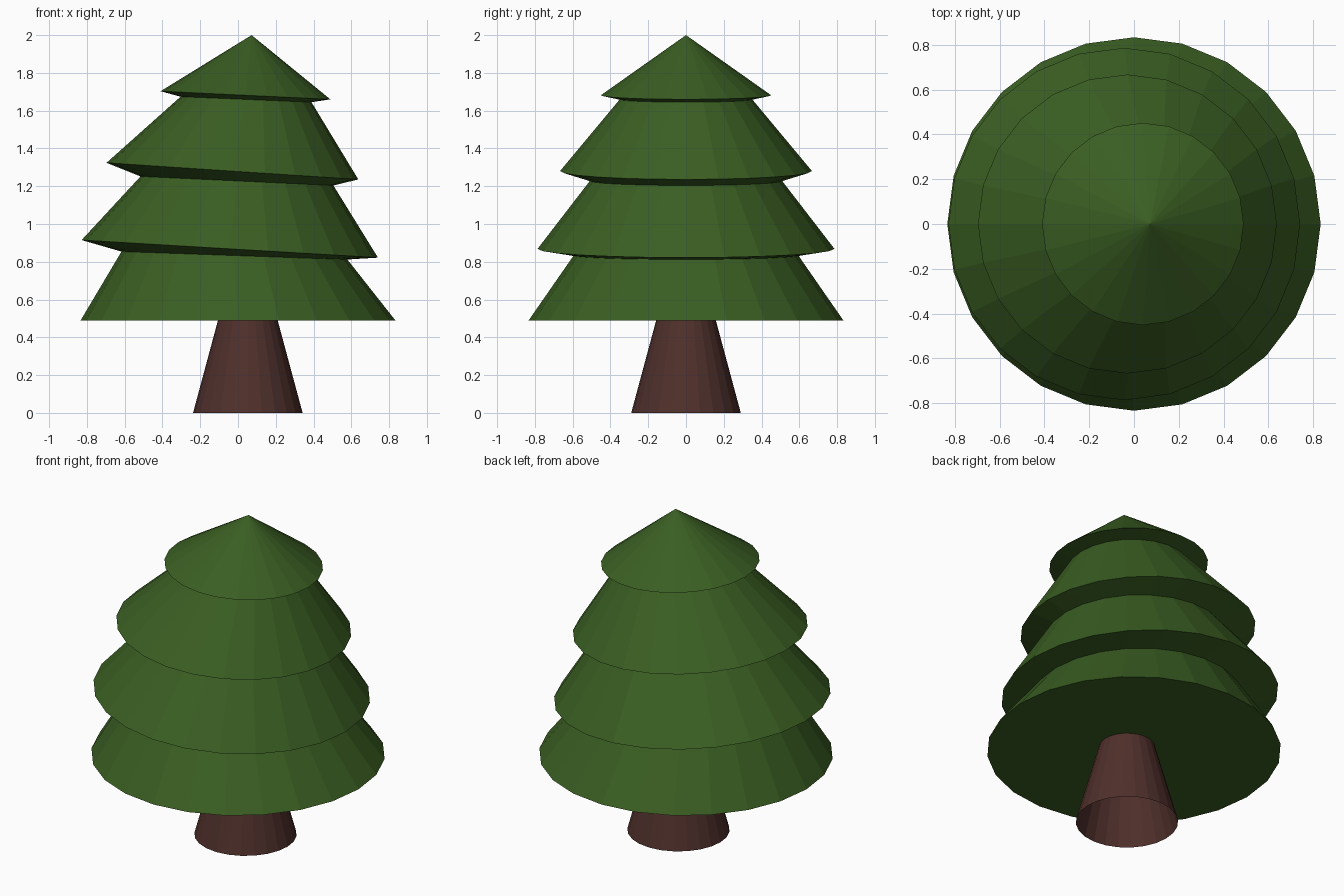
import bpy, bmesh
from math import cos, sin, tau

if "Cube" in bpy.data.objects:
    bpy.data.objects.remove(bpy.data.objects["Cube"])

SIDES = 24


def ring(bm, left, right, radius):
    """Tilted circle: left/right are its (x, z) ends seen from the front."""
    cx, cz = (left[0] + right[0]) / 2, (left[1] + right[1]) / 2
    hx, hz = (right[0] - left[0]) / 2, (right[1] - left[1]) / 2
    return [bm.verts.new((cx + hx * cos(a), radius * sin(a), cz + hz * cos(a)))
            for a in (tau * i / SIDES for i in range(SIDES))]


def bridge(bm, low, high):
    for i in range(SIDES):
        j = (i + 1) % SIDES
        bm.faces.new((low[i], low[j], high[j], high[i]))


def finish(bm, name, colour):
    mesh = bpy.data.meshes.new(name)
    bm.to_mesh(mesh)
    bm.free()
    mat = bpy.data.materials.new(name + "_colour")
    mat.diffuse_color = (*colour, 1)
    mat.use_nodes = True
    mat.node_tree.nodes["Principled BSDF"].inputs["Base Color"].default_value = mat.diffuse_color
    mesh.materials.append(mat)
    obj = bpy.data.objects.new(name, mesh)
    bpy.context.collection.objects.link(obj)
    return obj


# Foliage: one stepped skin of alternating wide and narrow tilted rings
bm = bmesh.new()
profile = [
    ((-0.833, 0.49), (0.833, 0.49), 0.833),
    ((-0.617, 0.854), (0.579, 0.812), 0.595),
    ((-0.828, 0.915), (0.741, 0.822), 0.786),
    ((-0.516, 1.252), (0.505, 1.204), 0.509),
    ((-0.696, 1.324), (0.637, 1.236), 0.667),
    ((-0.304, 1.674), (0.389, 1.645), 0.351),
    ((-0.41, 1.703), (0.489, 1.66), 0.451),
]
rings = [ring(bm, *p) for p in profile]
for low, high in zip(rings, rings[1:]):
    bridge(bm, low, high)
bm.faces.new(rings[0][::-1])
tip = bm.verts.new((0.072, 0, 2.0))
for i in range(SIDES):
    bm.faces.new((rings[-1][i], rings[-1][(i + 1) % SIDES], tip))
finish(bm, "foliage", (0.042, 0.112, 0.016))

# Trunk: tapered tube, open underneath
bm = bmesh.new()
bridge(bm, ring(bm, (-0.238, 0), (0.342, 0), 0.29),
       ring(bm, (-0.106, 0.49), (0.21, 0.49), 0.158))
finish(bm, "trunk", (0.078, 0.029, 0.024))
